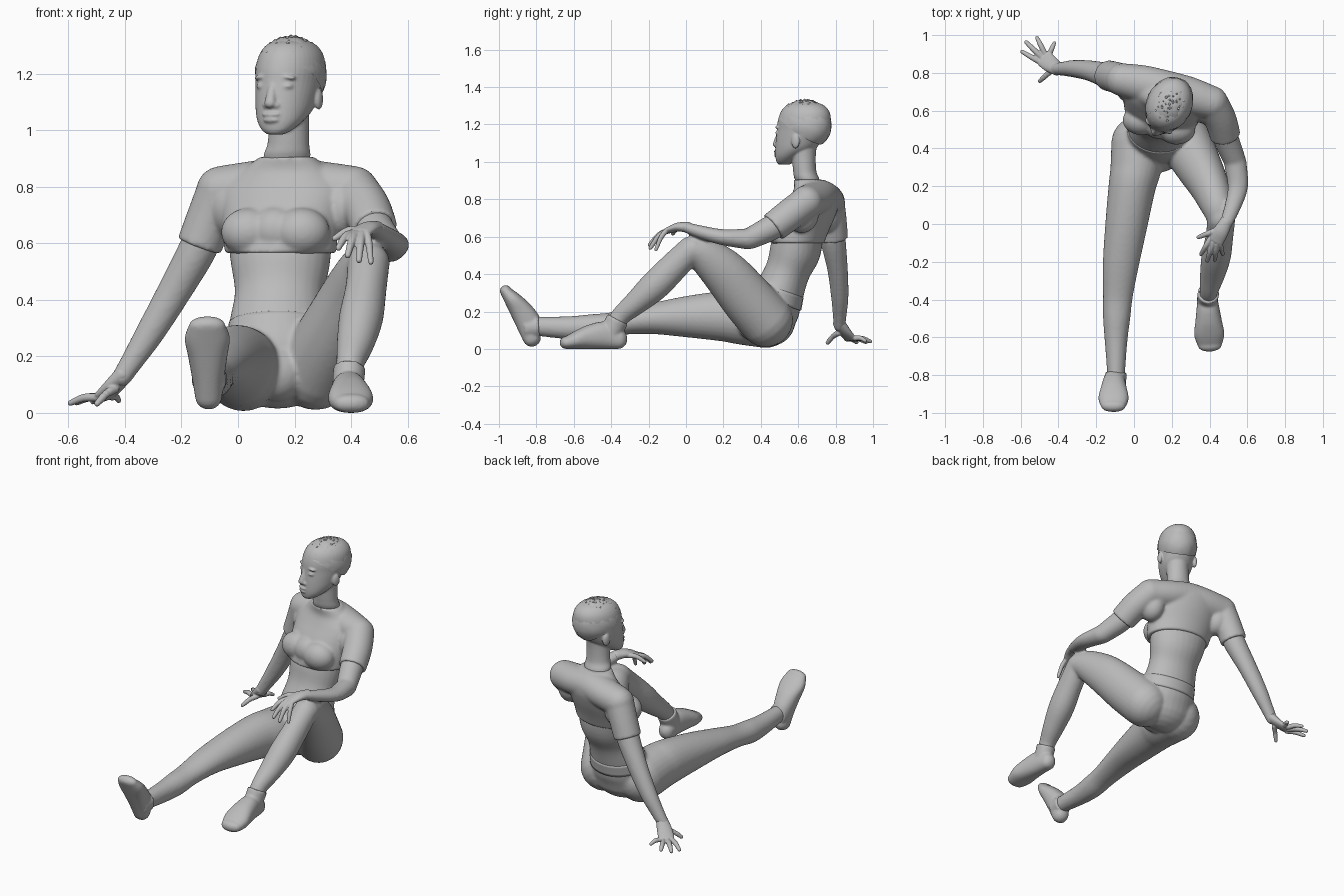
import bpy, bmesh, math, random
from mathutils import Vector, Matrix

random.seed(3)
grey = bpy.data.materials.new("plain grey")
grey.diffuse_color = (0.5, 0.5, 0.5, 1)
ID = Matrix.Identity(4)


def spline(p, steps):
    """Catmull-Rom through rows of numbers."""
    out = []
    for i in range(len(p) - 1):
        a, b, c, d = p[max(i - 1, 0)], p[i], p[i + 1], p[min(i + 2, len(p) - 1)]
        for s in range(steps):
            t = s / steps
            out.append([0.5 * (2 * B + (C - A) * t + (2 * A - 5 * B + 4 * C - D) * t * t
                               + (3 * B - A - 3 * C + D) * t ** 3) for A, B, C, D in zip(a, b, c, d)])
    return out + [list(p[-1])]


def loft(bm, rows, side=(1, 0, 0), caps=(1, 1), axis=None, m=ID, n=28, steps=4, p=1.0):
    """Tube through rows (x, y, z, half width, half depth, twist in degrees); caps 1 = domed, 0 = flat."""
    rows = spline([tuple(r) + (r[3],) * (5 - len(r)) + ((0,) if len(r) < 6 else ()) for r in rows], steps)
    cs = [Vector(r[:3]) for r in rows]
    rings = []
    for i, r in enumerate(rows):
        t = Vector(axis) if axis else cs[min(i + 1, len(cs) - 1)] - cs[max(i - 1, 0)]
        rings.append((cs[i], t.normalized(), r[3], r[4], r[5]))

    def dome(ring, sign):
        c, t, a, b, w = ring
        return [(c + t * sign * min(a, b) * math.sin(k), t, a * math.cos(k), b * math.cos(k), w)
                for k in (0.3, 0.6, 0.9, 1.2, 1.42)]
    if caps[0]:
        rings = dome(rings[0], -1)[::-1] + rings
    if caps[1]:
        rings += dome(rings[-1], 1)
    loops = []
    for c, t, a, b, w in rings:
        s = Matrix.Rotation(math.radians(w), 3, 'Z') @ Vector(side)
        s = (s - t * s.dot(t)).normalized()
        u = t.cross(s)
        loop = []
        for k in range(n):
            x, y = math.cos(2 * math.pi * k / n), math.sin(2 * math.pi * k / n)
            x, y = math.copysign(abs(x) ** p, x), math.copysign(abs(y) ** p, y)
            loop.append(bm.verts.new(m @ (c + s * a * x + u * b * y)))
        loops.append(loop)
    for A, B in zip(loops, loops[1:]):
        for k in range(n):
            bm.faces.new((A[k], A[(k + 1) % n], B[(k + 1) % n], B[k]))
    bm.faces.new(loops[0][::-1])
    bm.faces.new(loops[-1])


def ball(bm, c, r, m=ID, rot=0):
    mat = m @ Matrix.Translation(c) @ Matrix.Rotation(rot, 4, 'Y') @ Matrix.Diagonal((*r, 1))
    return bmesh.ops.create_uvsphere(bm, u_segments=32, v_segments=20, radius=1, matrix=mat)['verts']


def finish(name, bm, voxel=0, smooth=3):
    bmesh.ops.recalc_face_normals(bm, faces=bm.faces)
    me = bpy.data.meshes.new(name)
    bm.to_mesh(me)
    bm.free()
    for f in me.polygons:
        f.use_smooth = True
    me.materials.append(grey)
    ob = bpy.data.objects.new(name, me)
    bpy.context.collection.objects.link(ob)
    if voxel:
        r = ob.modifiers.new("blend", 'REMESH')
        r.mode, r.voxel_size, r.use_smooth_shade = 'VOXEL', voxel, True
        s = ob.modifiers.new("soften", 'SMOOTH')
        s.factor, s.iterations = 0.5, smooth


# Body: trunk, bent left leg, straight right leg, both arms
bm = bmesh.new()
loft(bm, [(.14, .45, .15, .19, .135, 0), (.14, .465, .22, .185, .145, 0), (.14, .505, .32, .17, .13, -2),
          (.145, .545, .42, .157, .12, -5), (.15, .583, .52, .175, .135, -8),
          (.15, .61, .62, .185, .125, -13), (.155, .65, .70, .17, .10, -16)], caps=(1, 0))
ball(bm, (.14, .365, .14), (.10, .09, .10))
loft(bm, [(.275, .43, .152, .14, .145), (.33, .33, .265, .125, .14), (.395, .21, .405, .105, .125),
          (.44, .10, .50, .088, .098), (.462, .035, .53, .076, .073)])
loft(bm, [(.462, .025, .53, .074, .072), (.452, -.07, .435, .073, .078), (.435, -.17, .335, .078, .08),
          (.415, -.27, .245, .066, .064), (.397, -.35, .175, .05, .052), (.39, -.39, .11, .045, .05)])
loft(bm, [(.02, .43, .15, .14, .145), (.01, .3, .165, .135, .142), (-.01, .2, .175, .125, .135),
          (-.04, 0, .172, .112, .11), (-.068, -.2, .16, .097, .08), (-.085, -.38, .135, .079, .063),
          (-.092, -.5, .118, .072, .068), (-.095, -.62, .113, .06, .062), (-.095, -.78, .12, .048, .052),
          (-.097, -.85, .125, .045, .05)])
loft(bm, [(-.10, .775, .70, .066), (-.137, .785, .59, .068), (-.225, .81, .43, .06, .055),
          (-.31, .822, .285, .051, .047), (-.37, .822, .19, .041, .038), (-.412, .82, .125, .035, .032)])
loft(bm, [(.455, .56, .72, .068), (.484, .46, .65, .068), (.53, .345, .592, .06, .058)])
loft(bm, [(.535, .33, .588, .06, .056), (.55, .2, .597, .054, .043), (.522, .09, .622, .043, .036),
          (.486, 0, .65, .034, .028)])
finish("body", bm, 0.009, 7)

# Shorts: thin waist edge
bm = bmesh.new()
loft(bm, [(.14, .48, .25, .182, .143, 0), (.14, .503, .318, .173, .133, -2)], caps=(0, 0))
finish("shorts_waist", bm)

# Cropped shirt: chest, shoulder bridge, bust and short sleeves
bm = bmesh.new()
loft(bm, [(.15, .593, .565, .198, .143, -10), (.15, .612, .63, .207, .147, -14), (.155, .65, .72, .218, .145, -16),
          (.163, .685, .80, .225, .128, -16), (.168, .685, .855, .165, .102, -16), (.174, .655, .905, .098, .078, -16)],
     axis=(0, 0, 1), caps=(0, 0), n=48)
loft(bm, [(-.06, .763, .785, .088), (.05, .742, .80, .098, .09), (.17, .712, .815, .10, .09),
          (.29, .68, .80, .10, .09), (.41, .643, .785, .088)], side=(.28, .96, 0))
ball(bm, (-.03, .735, .72), (.07, .09, .10))
ball(bm, (.375, .62, .72), (.075, .09, .10))
for c, r in (((.04, .55, .64), .10), ((.225, .50, .64), .10), ((.135, .53, .645), .09)):
    ball(bm, c, (r, .08, .085))
loft(bm, [(-.06, .762, .785, .086), (-.095, .775, .70, .083), (-.137, .786, .59, .081)], caps=(1, 0))
loft(bm, [(.41, .645, .785, .087), (.455, .56, .722, .085), (.484, .466, .65, .081)], caps=(1, 0))
finish("cropped_shirt", bm, 0.008, 9)

# Head, neck and face, turned to one side
turn = Matrix.Translation((.185, .63, 0)) @ Matrix.Rotation(math.radians(-26), 4, 'Z')
bm = bmesh.new()
loft(bm, [(.17, .68, .82, .07, .055), (.173, .648, .905, .083, .066), (.178, .635, .95, .074, .062),
          (.181, .63, 1.03, .07, .064), (.185, .63, 1.09, .07, .07)], axis=(0, 0, 1), caps=(0, 1))
loft(bm, [(0, -.118, .985, .03, .028), (0, -.108, 1.0, .054, .048), (0, -.083, 1.03, .080, .077),
          (0, -.05, 1.07, .098, .11), (0, -.028, 1.12, .107, .128), (0, -.008, 1.17, .113, .142),
          (0, .003, 1.22, .117, .147), (0, .008, 1.27, .106, .134), (0, .008, 1.305, .078, .10),
          (0, .008, 1.322, .035, .045)], axis=(0, 0, 1), caps=(0, 0), m=turn, n=40)
loft(bm, [(0, -.140, 1.16, .014), (0, -.153, 1.125, .017), (0, -.164, 1.095, .021, .018)], m=turn)
ball(bm, (0, -.154, 1.055), (.035, .018, .010), turn)
ball(bm, (0, -.153, 1.036), (.031, .019, .012), turn)
for s in (-1, 1):
    ball(bm, (s * .019, -.152, 1.088), (.015, .014, .012), turn)
    ball(bm, (s * .044, -.124, 1.155), (.027, .02, .014), turn)
    ball(bm, (s * .046, -.125, 1.188), (.036, .018, .008), turn, s * .12)
    ball(bm, (s * .110, .004, 1.11), (.013, .024, .038), turn)
finish("head_and_neck", bm, 0.0055, 3)

# Short cropped hair, uneven surface with small tufts
bm = bmesh.new()
vs = ball(bm, (0, .005, 1.197), (.119, .149, .134))
pts = [v.co.copy() for v in vs if v.co.z > 1.27]
for v in vs:
    v.co += (v.co - Vector((0, .005, 1.197))).normalized() * random.uniform(-.001, .004)
bmesh.ops.bisect_plane(bm, geom=bm.verts[:] + bm.edges[:] + bm.faces[:], plane_co=(0, -.13, 1.25),
                       plane_no=(0, .17, .25), clear_inner=True)
for c in random.sample(pts, 60):
    bmesh.ops.create_icosphere(bm, subdivisions=1, radius=random.uniform(.004, .008),
                               matrix=Matrix.Translation(c))
bm.transform(turn)
finish("short_hair", bm)


# Hands: palm plus fingers that bend through a raised knuckle
def hand(name, palm, side, fingers, lift):
    bm = bmesh.new()
    loft(bm, palm, side)
    for base, tip, r in fingers:
        a, b = Vector(base), Vector(tip)
        mid = (a + b) / 2 + Vector((0, 0, lift))
        loft(bm, [(*a, r * 1.2), (*mid, r * 1.15), (*b, r * .85)], (.6, .6, .5), n=12)
    finish(name, bm, 0.004, 2)


hand("right_hand", [(-.405, .82, .135, .036, .031), (-.44, .845, .095, .045, .025), (-.472, .872, .062, .047, .018)],
     (.74, .67, 0),
     [((-.435, .815, .085), (-.498, .757, .033), .013), ((-.50, .858, .055), (-.592, .912, .035), .0125),
      ((-.492, .885, .055), (-.57, .962, .037), .013), ((-.472, .902, .055), (-.513, .985, .04), .0125),
      ((-.445, .905, .057), (-.422, .958, .044), .0115)], .008)
hand("left_hand", [(.487, .01, .65, .034, .029), (.46, -.04, .652, .041, .024), (.432, -.085, .637, .045, .018)],
     (.87, -.49, 0),
     [((.44, -.03, .645), (.342, -.07, .617), .013), ((.402, -.08, .634), (.355, -.16, .583), .0125),
      ((.418, -.098, .632), (.388, -.194, .557), .013), ((.438, -.108, .63), (.428, -.19, .54), .0125),
      ((.457, -.108, .63), (.47, -.16, .533), .0115)], .014)


# Shoes: flat-soled loft from heel to toe with a collar around the ankle
def shoe(name, heel, d, up, collar, tall, length):
    heel, d, up = Vector(heel), Vector(d).normalized(), Vector(up).normalized()
    bm = bmesh.new()
    rows = []
    for t, w, h in ((.045, .048, .095), (.11, .058, .13), (.19, .070, .118), (.26, .080, .09), (.315, .064, .06)):
        h *= tall
        rows.append((*(heel + d * t * length + up * h / 2), w, h / 2))
    loft(bm, rows, axis=d, p=.88)
    loft(bm, collar, caps=(0, 0))
    finish(name, bm, 0.007, 4)


shoe("right_shoe", (-.103, -.848, -.004), (-.02, -.43, .9), (0, .9, .43),
     [(-.095, -.785, .12, .057, .06), (-.098, -.86, .115, .055, .06)], 1.03, 1.06)
shoe("left_shoe", (.385, -.315, .0), (.05, -1, 0), (0, 0, 1),
     [(.394, -.365, .16, .057, .06), (.388, -.405, .08, .055, .06)], 1.12, 1.04)
